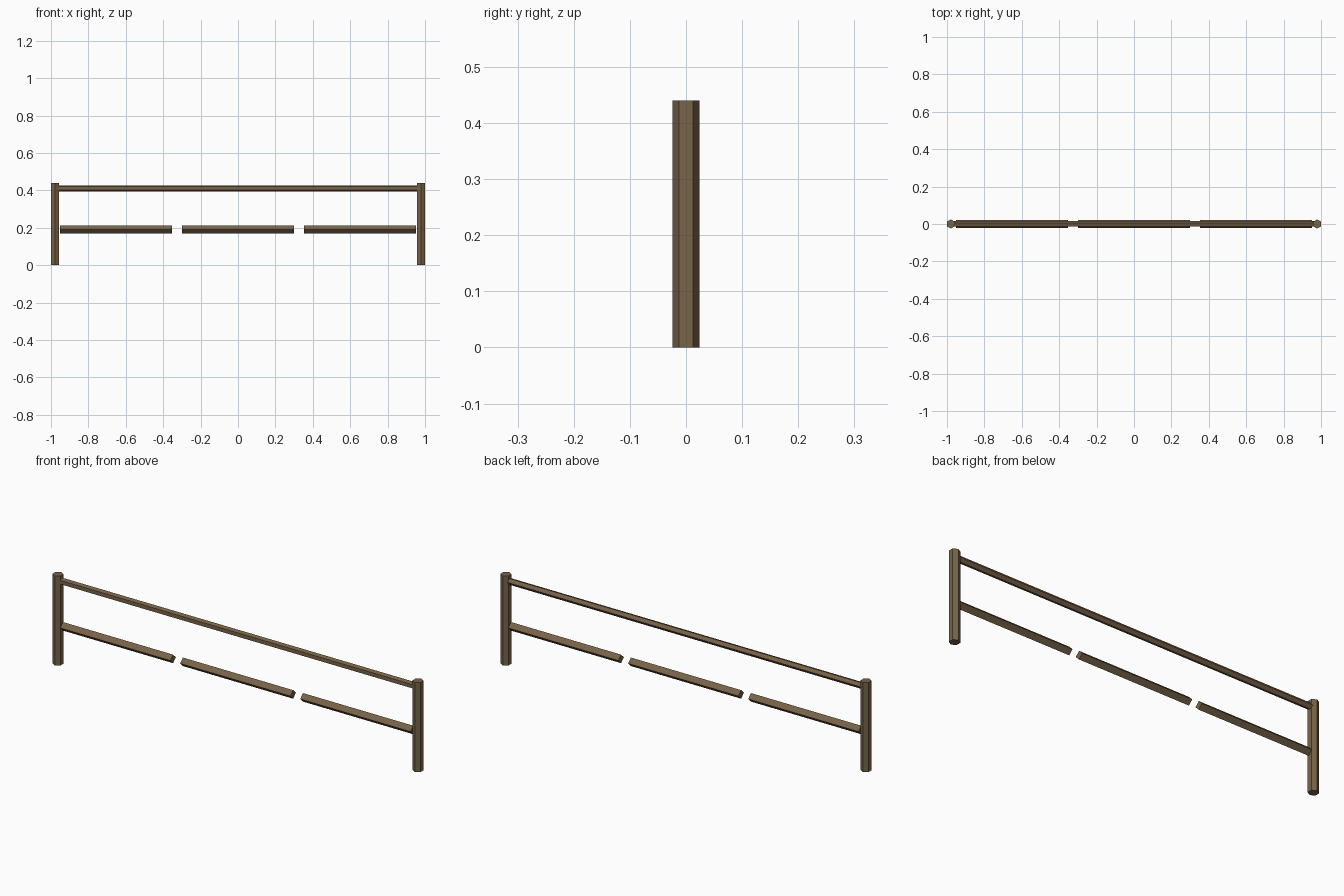
import bpy
import math

if "Cube" in bpy.data.objects:
    bpy.data.objects.remove(bpy.data.objects["Cube"])

wood = bpy.data.materials.new("brown_wood")
wood.diffuse_color = (0.19, 0.125, 0.065, 1)
wood.use_nodes = True
wood.node_tree.nodes["Principled BSDF"].inputs["Base Color"].default_value = wood.diffuse_color


def pole(name, sides, radius, length, location, lying=False):
    """Flat-sided pole, upright or lying along x."""
    rotation = (0, math.pi / 2, 0) if lying else (0, 0, 0)
    bpy.ops.mesh.primitive_cylinder_add(
        vertices=sides, radius=radius, depth=length,
        location=location, rotation=rotation)
    obj = bpy.context.object
    obj.name = name
    obj.data.materials.append(wood)
    return obj


# hexagonal end posts
for side, x in (("left", -0.979), ("right", 0.979)):
    pole(f"{side}_post", 6, 0.0245, 0.44, (x, 0, 0.22))

# five-sided top rail running between the posts
pole("top_rail", 5, 0.016, 1.958, (0, 0, 0.41), lying=True)

# four-sided lower rail, split into three separate bars
for i, x in enumerate((-0.653, 0, 0.653)):
    pole(f"lower_bar_{i + 1}", 4, 0.021, 0.6, (x, 0, 0.19), lying=True)
